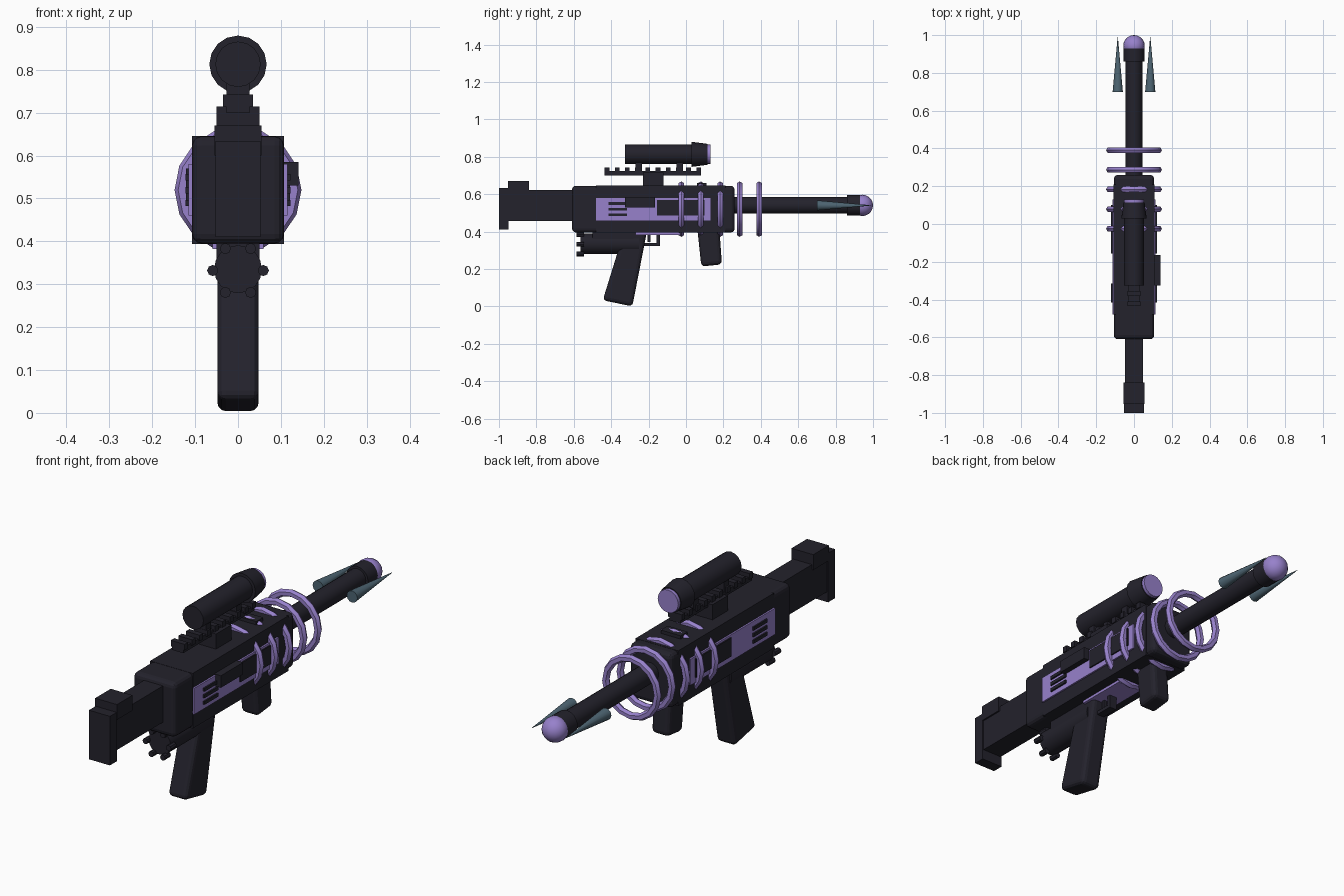
import bpy, bmesh, math
from mathutils import Matrix, Vector

if "Cube" in bpy.data.objects:
    bpy.data.objects.remove(bpy.data.objects["Cube"])


def material(name, rgb):
    m = bpy.data.materials.new(name)
    m.diffuse_color = (*rgb, 1)
    m.use_nodes = True
    m.node_tree.nodes["Principled BSDF"].inputs["Base Color"].default_value = m.diffuse_color
    return m


DARK = material("dark gunmetal", (0.017, 0.016, 0.025))
PURPLE = material("soft purple", (0.31, 0.22, 0.60))
TEAL = material("slate teal", (0.075, 0.13, 0.17))


def finish(name, bm, mat, bevel=0, smooth=False):
    bmesh.ops.recalc_face_normals(bm, faces=bm.faces)
    me = bpy.data.meshes.new(name)
    bm.to_mesh(me)
    bm.free()
    ob = bpy.data.objects.new(name, me)
    bpy.context.collection.objects.link(ob)
    me.materials.append(mat)
    if bevel:
        mod = ob.modifiers.new("bevel", 'BEVEL')
        mod.width, mod.segments = bevel, 3
    if smooth:
        bpy.context.view_layer.objects.active = ob
        ob.select_set(True)
        bpy.ops.object.shade_smooth_by_angle(angle=math.radians(35))
        ob.select_set(False)
    return ob


def box(name, x, y, z, mat=DARK, bevel=0):
    """Box from (min, max) ranges."""
    bm = bmesh.new()
    bmesh.ops.create_cube(bm, size=1)
    for v in bm.verts:
        v.co = Vector(((x[0] + x[1]) / 2 + v.co.x * (x[1] - x[0]),
                       (y[0] + y[1]) / 2 + v.co.y * (y[1] - y[0]),
                       (z[0] + z[1]) / 2 + v.co.z * (z[1] - z[0])))
    return finish(name, bm, mat, bevel)


def lathe_y(name, x, z, profile, mat=DARK, n=16):
    """Closed solid turned about an axis along y; profile is (y, radius)."""
    bm = bmesh.new()
    loops = []
    for y, r in profile:
        loops.append([bm.verts.new((x + r * math.cos(i * math.tau / n), y,
                                    z + r * math.sin(i * math.tau / n))) for i in range(n)])
    for a, b in zip(loops, loops[1:]):
        for i in range(n):
            bm.faces.new((a[i], a[(i + 1) % n], b[(i + 1) % n], b[i]))
    bm.faces.new(loops[0])
    bm.faces.new(loops[-1])
    return finish(name, bm, mat, 0, True)


def extrude_x(name, half, outline, bevel=0, mat=DARK):
    """Side outline (y, z) extruded symmetrically in x."""
    bm = bmesh.new()
    f = bm.faces.new([bm.verts.new((-half, y, z)) for y, z in outline])
    new = bmesh.ops.extrude_face_region(bm, geom=[f])["geom"]
    bmesh.ops.translate(bm, vec=(2 * half, 0, 0),
                        verts=[g for g in new if isinstance(g, bmesh.types.BMVert)])
    return finish(name, bm, mat, bevel)


def ring(name, y, z, major, minor, n=16, k=6):
    bm = bmesh.new()
    loops = []
    for i in range(n):
        a = i * math.tau / n
        loop = []
        for j in range(k):
            b = j * math.tau / k
            r = major + minor * math.cos(b)
            loop.append(bm.verts.new((r * math.cos(a), y + minor * math.sin(b),
                                      z + r * math.sin(a))))
        loops.append(loop)
    for i in range(n):
        a, b = loops[i], loops[(i + 1) % n]
        for j in range(k):
            bm.faces.new((a[j], a[(j + 1) % k], b[(j + 1) % k], b[j]))
    return finish(name, bm, PURPLE, 0, True)


# Receiver and stock
box("receiver", (-.107, .107), (-.61, .26), (.395, .645), bevel=.022)
box("receiver_sleeve", (-.1075, .1075), (-.48, .21), (.394, .646))
box("stock", (-.048, .048), (-.97, -.59), (.457, .623))
box("stock_butt", (-.053, .053), (-1.0, -.95), (.41, .634))
box("stock_cheek_rest", (-.055, .055), (-.952, -.84), (.60, .67))

# Side panels with raised dark bars
for s, side in ((-1, "left"), (1, "right")):
    def span(a, b):
        return tuple(sorted((s * a, s * b)))
    box("side_panel_" + side, span(.10, .115), (-.48, .13), (.46, .58), PURPLE)
    box("panel_window_" + side, span(.10, .121), (-.155, .10), (.485, .57))
    for i in range(3):
        box(f"panel_bar_{side}_{i}", span(.10, .122), (-.415, -.315),
            (.482 + i * .03, .497 + i * .03))
box("ejection_cover", (.10, .141), (-.325, -.165), (.53, .585))
box("top_vent", (-.05, .05), (.06, .11), (.63, .661))

# Barrel, muzzle and prongs
lathe_y("barrel", 0, .54, [(.24, .044), (.88, .044)])
lathe_y("muzzle_collar", 0, .54, [(.86, .055), (.95, .055)])
bm = bmesh.new()
bmesh.ops.create_uvsphere(bm, u_segments=16, v_segments=10, radius=.057,
                          matrix=Matrix.Translation((0, .943, .54))
                          @ Matrix.Rotation(math.pi / 2, 4, 'X'))
finish("muzzle_orb", bm, PURPLE, 0, True)
for s in (-1, 1):
    lathe_y("prong", s * .086, .54, [(.70, .027), (.99, .0008)], TEAL, 12)

# Energy rings
for i in range(5):
    ring(f"energy_ring_{i}", -.025 + i * .104, .52, .131, .017)

# Scope, mount and rail
box("rail_block", (-.05, .05), (-.23, -.12), (.63, .715))
box("rail", (-.028, .028), (-.435, .08), (.70, .724))
for i in range(10):
    y = -.435 + i * .0545
    box(f"rail_tooth_{i}", (-.035, .035), (y, y + .025), (.715, .742))
for y in (-.27, -.05):
    box("scope_mount", (-.027, .027), (y, y + .035), (.72, .79))
lathe_y("scope_tube", 0, .813, [(-.325, .053), (.06, .053)])
lathe_y("scope_bell", 0, .813, [(.03, .067), (.115, .056)])
lathe_y("scope_lens", 0, .813, [(.10, .052), (.13, .052)], PURPLE)

# Grips, trigger and underside
extrude_x("rear_grip", .048, [(-.325, .42), (-.205, .42), (-.287, 0), (-.445, .033)], .02)
extrude_x("fore_grip", .045, [(.06, .42), (.178, .42), (.192, .225), (.082, .213)], .02)
box("underside_plate", (-.06, .06), (-.27, -.03), (.382, .41), PURPLE)
box("trigger_guard_bottom", (-.018, .018), (-.25, -.14), (.322, .338))
box("trigger_guard_front", (-.018, .018), (-.157, -.14), (.322, .39))
box("trigger", (-.008, .008), (-.205, -.19), (.345, .39))

# Canister with six studs
lathe_y("canister", 0, .335, [(-.565, .056), (-.25, .056)])
box("canister_bracket", (-.05, .05), (-.50, -.28), (.355, .41))
for i in range(6):
    a = i * math.pi / 3
    lathe_y(f"canister_stud_{i}", .059 * math.cos(a), .332 + .059 * math.sin(a),
            [(-.586, .013), (-.545, .013)], DARK, 8)
